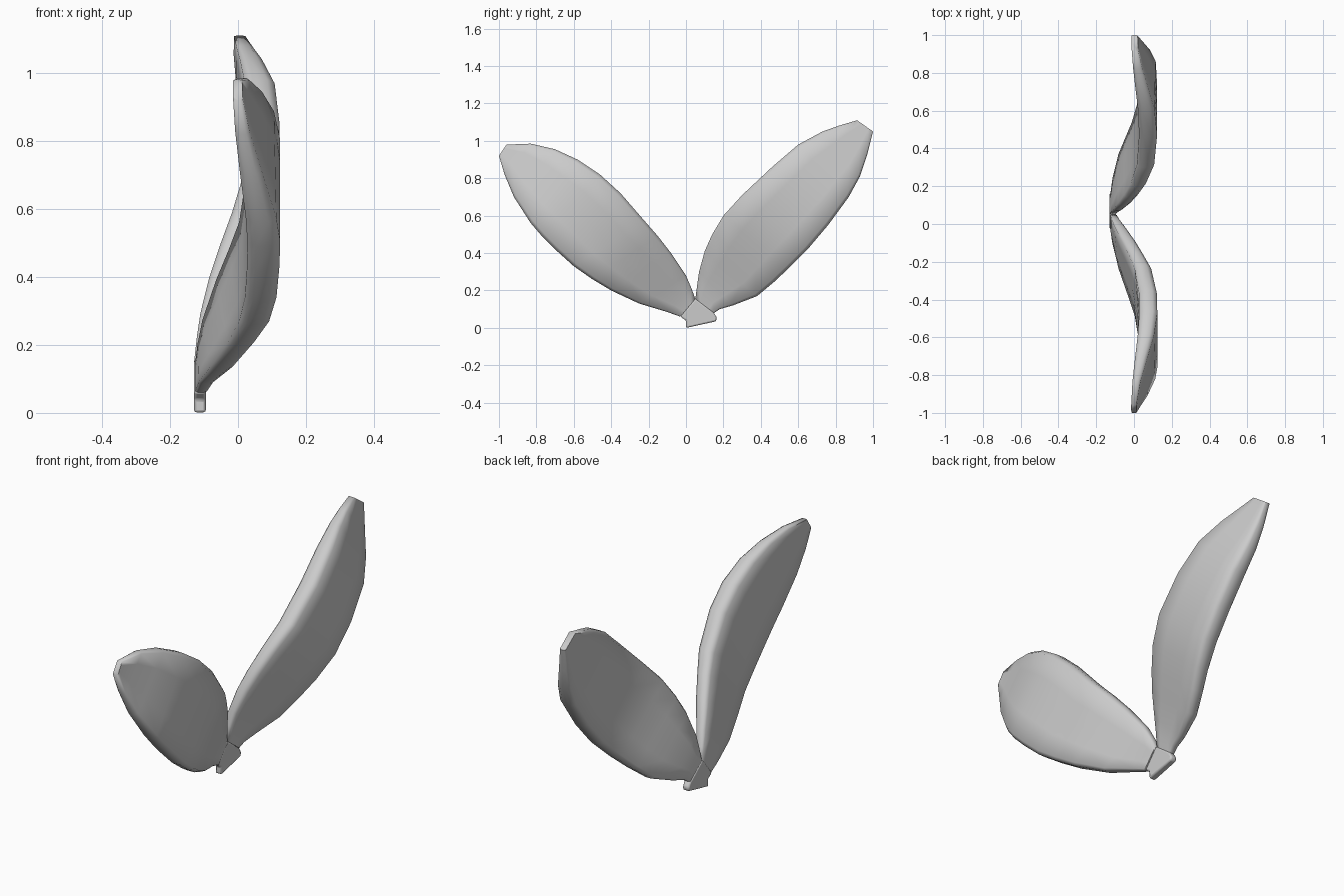
import bpy, bmesh
from mathutils import Vector

if "Cube" in bpy.data.objects:
    bpy.data.objects.remove(bpy.data.objects["Cube"])

# Bend of a leaf: (distance from stem, back x, front x)
BEND = [(0, -.13, -.1), (.1, -.117, -.075), (.18, -.1, -.043), (.28, -.07, 0),
        (.41, -.027, .05), (.54, .01, .1), (.69, .026, .12), (.92, .028, .125),
        (1.07, .012, .088), (1.24, -.008, .035), (1.34, -.015, .012)]

# Rounded slab section: (across the leaf, back to front)
SECTION = [(0, .25), (0, .75), (.04, 1), (.28, 1), (.5, 1), (.72, 1), (.96, 1), (1, .75),
           (1, .25), (.96, 0), (.72, 0), (.5, 0), (.28, 0), (.04, 0)]


def bend(t):
    t = min(max(t, 0), 1.339)
    for (t0, b0, f0), (t1, b1, f1) in zip(BEND, BEND[1:]):
        if t <= t1:
            k = (t - t0) / (t1 - t0)
            return b0 + (b1 - b0) * k, f0 + (f1 - f0) * k


def finish(name, bm, angle):
    bmesh.ops.recalc_face_normals(bm, faces=bm.faces)
    me = bpy.data.meshes.new(name)
    bm.to_mesh(me)
    bm.free()
    ob = bpy.data.objects.new(name, me)
    bpy.context.collection.objects.link(ob)
    bpy.ops.object.select_all(action='DESELECT')
    ob.select_set(True)
    bpy.context.view_layer.objects.active = ob
    bpy.ops.object.shade_smooth_by_angle(angle=angle)
    return ob


def leaf(name, pairs, base, tip):
    """Loft slab sections between lower and upper outline points (y, z)."""
    base = Vector(base)
    axis = (Vector(tip) - base).normalized()
    bm = bmesh.new()
    rings = []
    for ly, lz, uy, uz in pairs:
        ring = []
        for v, w in SECTION:
            p = Vector((ly, lz)).lerp(Vector((uy, uz)), v)
            back, front = bend((p - base).dot(axis))
            ring.append(bm.verts.new((back + (front - back) * w, p.x, p.y)))
        rings.append(ring)
    n = len(SECTION)
    for a, b in zip(rings, rings[1:]):
        for i in range(n):
            j = (i + 1) % n
            bm.faces.new((a[i], a[j], b[j], b[i]))
    bm.faces.new(rings[0])
    bm.faces.new(rings[-1])
    return finish(name, bm, 1.1)


# Left leaf: lower y, z then upper y, z
leaf("left_leaf", [
    (-.03, .06, .05, .155), (-.1, .085, .03, .21), (-.25, .13, 0, .28),
    (-.4, .2, -.08, .4), (-.5, .26, -.15, .49), (-.6, .33, -.22, .57),
    (-.7, .42, -.35, .72), (-.77, .49, -.46, .82), (-.83, .56, -.58, .9),
    (-.92, .7, -.7, .955), (-.97, .82, -.83, .985), (-1, .92, -.96, .98)],
    (.05, .1), (-.97, .97))

# Right leaf
leaf("right_leaf", [
    (.15, .08, .05, .155), (.18, .1, .06, .23), (.25, .12, .07, .3),
    (.38, .17, .1, .41), (.47, .245, .14, .5), (.55, .32, .2, .6),
    (.65, .42, .3, .71), (.76, .55, .46, .86), (.87, .7, .6, .98),
    (.93, .81, .73, 1.05), (.97, .93, .82, 1.082), (1, 1.05, .915, 1.11)],
    (.1, .1), (.96, 1.08))

# Stem stub joining both leaves
bm = bmesh.new()
outline = [(0, 0), (.16, .035), (.165, .055), (.15, .08), (.05, .158), (-.03, .06), (0, .04)]
face = bm.faces.new([bm.verts.new((-.13, y, z)) for y, z in outline])
new = bmesh.ops.extrude_face_region(bm, geom=[face])["geom"]
bmesh.ops.translate(bm, vec=(.036, 0, 0), verts=[g for g in new if isinstance(g, bmesh.types.BMVert)])
stem = finish("stem", bm, .7)
bevel = stem.modifiers.new("soft_edges", 'BEVEL')
bevel.width = .008
bevel.segments = 2
